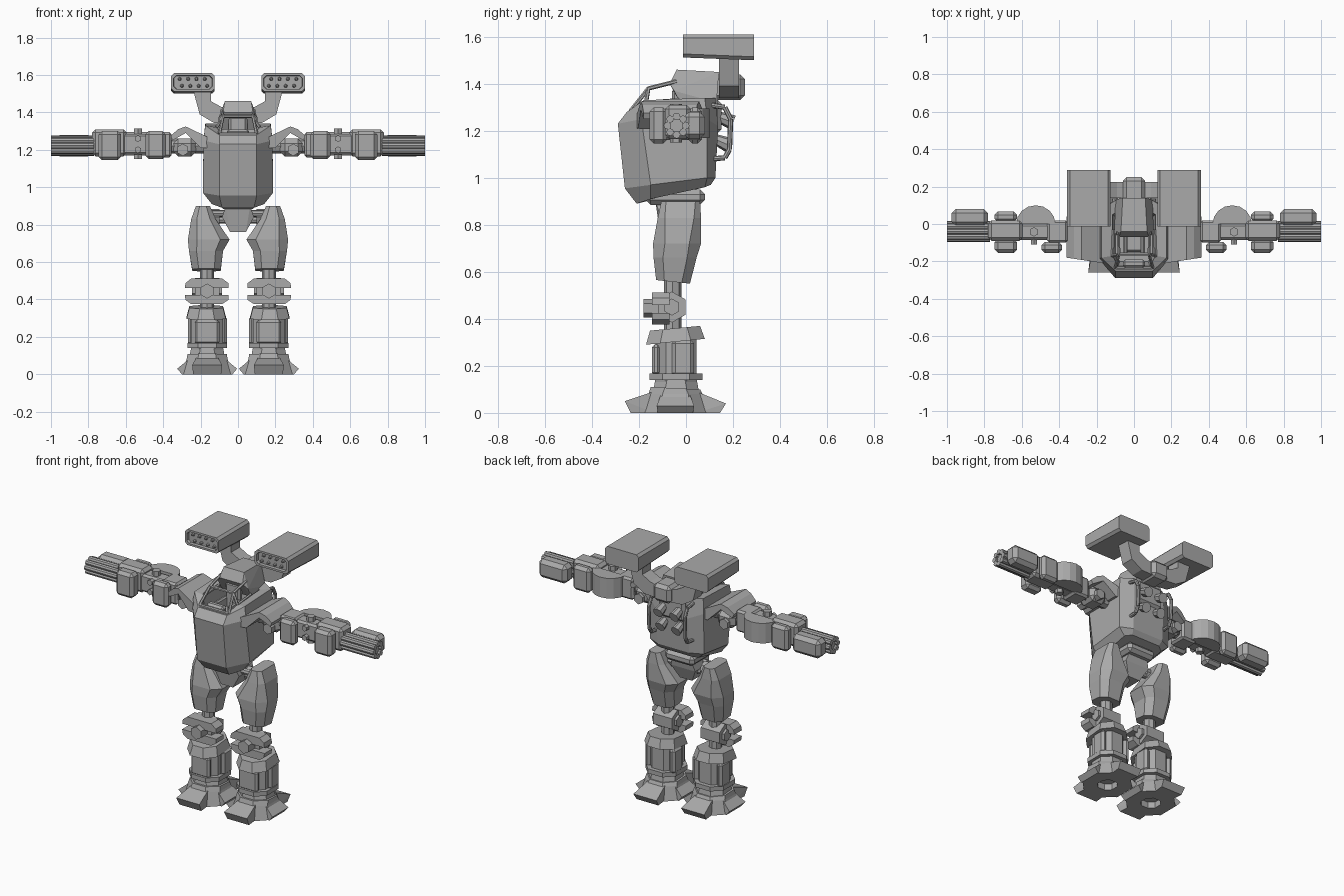
import bpy, bmesh, math
from mathutils import Vector

grey = bpy.data.materials.new("mid_grey")
grey.diffuse_color = (0.4, 0.4, 0.4, 1)


def finish(name, bm, mirror):
    bmesh.ops.recalc_face_normals(bm, faces=bm.faces)
    me = bpy.data.meshes.new(name)
    bm.to_mesh(me)
    bm.free()
    me.materials.append(grey)
    ob = bpy.data.objects.new(name, me)
    bpy.context.collection.objects.link(ob)
    if mirror:
        m = ob.modifiers.new("mirror", 'MIRROR')
        m.use_mirror_merge = False
    return ob


def loft(name, rings, mirror=True):
    bm = bmesh.new()
    vs = [[bm.verts.new(p) for p in r] for r in rings]
    n = len(vs[0])
    for a, b in zip(vs, vs[1:]):
        for i in range(n):
            bm.faces.new((a[i], a[(i + 1) % n], b[(i + 1) % n], b[i]))
    bm.faces.new(vs[0])
    bm.faces.new(vs[-1])
    return finish(name, bm, mirror)


def hull(name, pts, mirror=True):
    bm = bmesh.new()
    for p in pts:
        bm.verts.new(p)
    bmesh.ops.convex_hull(bm, input=bm.verts)
    bmesh.ops.dissolve_limit(bm, angle_limit=0.02, verts=bm.verts, edges=bm.edges)
    return finish(name, bm, mirror)


def box(name, x, y, z, bevel=0.012, mirror=True):
    bm = bmesh.new()
    bmesh.ops.create_cube(bm, size=1)
    for v in bm.verts:
        v.co = [(a + b) / 2 + c * (b - a) for (a, b), c in zip((x, y, z), v.co)]
    if bevel:
        bmesh.ops.bevel(bm, geom=list(bm.edges), offset=bevel, segments=1, affect='EDGES')
    return finish(name, bm, mirror)


def rods(name, segs, r, sides=8, mirror=True, r2=None):
    """Cylinders between pairs of points, joined as one object."""
    bm = bmesh.new()
    for a, b in segs:
        a, b = Vector(a), Vector(b)
        q = (b - a).to_track_quat('Z', 'Y')
        g = bmesh.ops.create_cone(bm, cap_ends=True, segments=sides, radius1=r,
                                  radius2=r if r2 is None else r2, depth=(b - a).length)
        for v in g['verts']:
            v.co = q @ v.co + (a + b) / 2
    return finish(name, bm, mirror)


def path(pts):
    return list(zip(pts, pts[1:]))


def octa(x0, x1, y0, y1, z0, z1, c):
    """Chamfered rectangle in plan, z running from z0 (front) to z1 (back)."""
    p = [(x0 + c, y0), (x1 - c, y0), (x1, y0 + c), (x1, y1 - c),
         (x1 - c, y1), (x0 + c, y1), (x0, y1 - c), (x0, y0 + c)]
    return [(x, y, z0 + (z1 - z0) * (y - y0) / (y1 - y0)) for x, y in p]


def body_ring(wf, yf, zf, ws, y1, z1, y2, z2, wb, yb, zb):
    half = [(wf, yf, zf), (ws, y1, z1), (ws, y2, z2), (wb, yb, zb)]
    return half + [(-x, y, z) for x, y, z in reversed(half)]


# torso shell with sunken cockpit well
loft("torso", [
    body_ring(.085, -.21, .89, .14, -.15, .91, .08, .96, .10, .105, .97),
    body_ring(.10, -.26, .955, .187, -.15, .97, .09, 1.0, .11, .125, 1.0),
    body_ring(.10, -.29, 1.23, .185, -.19, 1.25, .09, 1.25, .11, .137, 1.22),
    body_ring(.10, -.252, 1.28, .175, -.18, 1.33, .08, 1.34, .10, .125, 1.34),
    body_ring(.085, -.225, 1.28, .115, -.17, 1.32, .05, 1.33, .08, .07, 1.33),
    body_ring(.075, -.20, 1.17, .10, -.16, 1.17, .04, 1.17, .07, .05, 1.17)], False)
box("belly_plate", (-.10, .10), (-.17, .08), (.885, .95), .02, False)

# cockpit: hood, cage, seat and console
hull("cockpit_hood", [(s * x, y, z) for s in (-1, 1) for x, y, z in
     [(.07, -.04, 1.46), (.06, .14, 1.45), (.105, -.05, 1.37), (.10, .13, 1.32), (.08, -.07, 1.40), (.10, -.02, 1.31)]], False)
rods("canopy_side_frame", path([(.10, -.235, 1.285), (.08, -.16, 1.38), (.085, -.04, 1.41)])
     + path([(.115, -.17, 1.32), (.08, -.16, 1.38)]) + path([(.115, -.17, 1.32), (.11, -.03, 1.33)]), .009, 6)
rods("canopy_cross_bars", [((-.10, -.235, 1.285), (.10, -.235, 1.285)), ((-.08, -.16, 1.38), (.08, -.16, 1.38))], .009, 6, False)
box("seat_back", (-.05, .05), (-.06, -.02), (1.17, 1.38), .012, False)
box("seat_base", (-.055, .055), (-.15, -.03), (1.17, 1.23), .012, False)
box("seat_arm", (.035, .06), (-.16, -.05), (1.22, 1.29), .008)
box("console", (-.06, .06), (-.235, -.19), (1.2, 1.31), .012, False)

# rear hump, launcher arms and pods
box("rear_mount", (-.06, .06), (.10, .25), (1.33, 1.44), .02, False)
arm = [(.05, 1.42), (.09, 1.43), (.145, 1.46), (.145, 1.52), (.24, 1.52), (.205, 1.39), (.13, 1.345), (.05, 1.34)]
loft("launcher_arm", [[(x, y, z) for x, z in arm] for y in (.14, .225)])


def pod(y, e, zlow=1.505):
    return [(x, y, z) for x, _, z in
            [(a, 0, b) for a, b, _ in octa(.125 + e, .357 - e, zlow + e, 1.61 - e, 0, 0, .015)]]


loft("missile_pod", [pod(.29, 0, 1.5), pod(-.013, 0, 1.512), pod(-.013, .012, 1.512), pod(.005, .014, 1.512)])
rods("missiles", [((.165 + .045 * i + .012 * j, .02, 1.542 + .037 * j), (.165 + .045 * i + .012 * j, -.012, 1.542 + .037 * j))
                  for i in range(4) for j in range(2)], .014, 8, True, .005)

# back handles and thrusters
rods("back_handle", path([(.125, .10, 1.31), (.125, .165, 1.30), (.125, .19, 1.25), (.125, .185, 1.12),
                          (.125, .165, 1.085), (.125, .10, 1.08)]), .011)
rods("thruster", [((.055, .11, 1.27), (.055, .20, 1.235)), ((.055, .11, 1.17), (.055, .18, 1.14))], .02, 8, True, .032)
box("back_plate", (-.09, .09), (.10, .15), (1.19, 1.33), .015, False)

# shoulder plate, joint and bolts
plate = [(.165, 1.27), (.28, 1.325), (.32, 1.31), (.36, 1.275), (.35, 1.25), (.28, 1.29), (.20, 1.21), (.165, 1.21)]
loft("shoulder_plate", [[(x, y + (x - .16) * k, z) for x, z in plate] for y, k in ((-.21, .15), (.08, -.2))])
rods("shoulder_axle", [((.15, -.04, 1.22), (.40, -.04, 1.22))], .04, 8)
box("shoulder_block", (.225, .345), (-.10, .03), (1.165, 1.26), .025)
rods("shoulder_bolt", [((.295, -.13, 1.2), (.295, .05, 1.2))], .033, 6)

# upper arm, elbow and forearm
box("upper_arm", (.355, .465), (-.10, .02), (1.16, 1.295))
box("upper_arm_pad", (.385, .495), (-.155, -.095), (1.15, 1.30), .018)
box("elbow_core", (.44, .64), (-.085, .0), (1.175, 1.285))
dome = [(.525 + .105 * math.cos(a), .0 + .1 * math.sin(a)) for a in [math.pi * i / 8 for i in range(9)]]
loft("elbow_dome", [[(x, y, z) for x, y in dome] for z in (1.17, 1.295)])
rods("elbow_bolt", [((.535, -.042, 1.15), (.535, -.042, 1.315))], .025, 6)
rods("elbow_front_pins", [((.535, -.11, z), (.535, -.04, z)) for z in (1.2, 1.26)], .018, 6)
box("forearm", (.595, .78), (-.09, .02), (1.165, 1.31), .018)
box("forearm_front_pad", (.625, .745), (-.155, -.08), (1.145, 1.30), .018)
box("forearm_rear_pad", (.625, .745), (.01, .067), (1.145, 1.30), .018)

# rotary gun with side housing
rods("gun_core", [((.77, -.04, 1.222), (.985, -.04, 1.222))], .03, 8)
ring = [(-.04 + .039 * math.cos(math.pi * i / 4), 1.222 + .039 * math.sin(math.pi * i / 4)) for i in range(8)]
rods("gun_barrels", [((.77, y, z), (1.0, y, z)) for y, z in ring], .016, 8)
box("gun_housing", (.78, .975), (-.01, .08), (1.165, 1.28), .022)

# pelvis and hip
hull("pelvis", [(s * x, y, z) for s in (-1, 1) for x, y, z in
     [(.065, -.13, .90), (.065, .04, .90), (.085, -.11, .84), (.085, .03, .84), (.042, -.11, .76), (.042, .0, .76)]], False)
rods("hip_axles", [((-.18, y, z), (.18, y, z)) for y, z in ((-.07, .86), (-.02, .825))], .018, 8, False)
rods("hip_drum", [((.10, -.04, .84), (.17, -.04, .84))], .045)

# thigh
loft("thigh", [octa(.15, .225, -.105, .06, .9, .9, .02), octa(.12, .25, -.12, .064, .83, .83, .03),
               octa(.045, .268, -.14, .064, .72, .72, .05), octa(.08, .262, -.138, .045, .66, .66, .04),
               octa(.092, .245, -.127, .017, .565, .55, .035)])

# knee
rods("knee_column", [((.165, -.057, .31), (.165, -.057, .57))], .037)
rods("knee_disc", [((.10, -.06, .45), (.23, -.06, .45))], .066, 6)
rods("knee_side_bolt", [((.085, -.06, .45), (.245, -.06, .45))], .036, 6)
rods("knee_front_bolt", [((.165, -.18, .445), (.165, -.05, .445))], .04, 6)
for name, z0, z1, k in (("upper", .46, .512, 1), ("lower", .375, .425, -1)):
    zi, zo = (z0, z1) if k > 0 else (z1, z0)
    loft("knee_wing_" + name, [[(.05, y, zi), (.052, y, zi + k * .028), (.085, y, zo), (.25, y, zo),
                               (.28, y, zi + k * .028), (.285, y, zi)] for y in (-.145, -.07)])

# shin
loft("shin_collar", [octa(.065, .275, -.17, .08, .29, .315, .06), octa(.08, .26, -.153, .06, .35, .37, .055)])
loft("shin_core", [octa(.08, .25, -.13, .045, .13, .13, .045), octa(.08, .25, -.13, .045, .32, .32, .045)])
for i, x in enumerate(((.058, .10), (.23, .268))):
    box("shin_side_panel_%d" % i, x, (-.06, .035), (.155, .31), .015)
box("shin_front_panel", (.10, .23), (-.145, -.11), (.16, .29), .012)
loft("ankle_ring", [octa(.06, .27, -.155, .07, .14, .14, .055), octa(.06, .27, -.155, .07, .168, .168, .055)])
loft("ankle", [octa(.07, .26, -.14, .055, .09, .09, .05), octa(.08, .25, -.13, .045, .145, .145, .05)])

# foot: hollow core and four splayed toes
loft("foot_core", [octa(.06, .27, -.15, .06, .11, .10, .06), octa(.055, .275, -.16, .07, .08, .08, .06),
                   octa(.03, .30, -.19, .10, 0, 0, .08), octa(.11, .22, -.10, .01, 0, 0, .03), octa(.11, .22, -.10, .01, .04, .04, .03)])
for i, (name, reach, tip) in enumerate((("front", .215, .05), ("inner", .16, .03), ("back", .215, .04), ("outer", .16, .03))):
    a = i * math.pi / 2
    pts = []
    for s in (-1, 1):
        for u, d, z in ((.055, .08, .095), (.065, .09, 0), (.08, reach, tip), (.075, reach - .025, 0)):
            u *= s
            pts.append((.165 + u * math.cos(a) - d * math.sin(a), -.045 - u * math.sin(a) - d * math.cos(a), z))
    hull("toe_" + name, pts)
